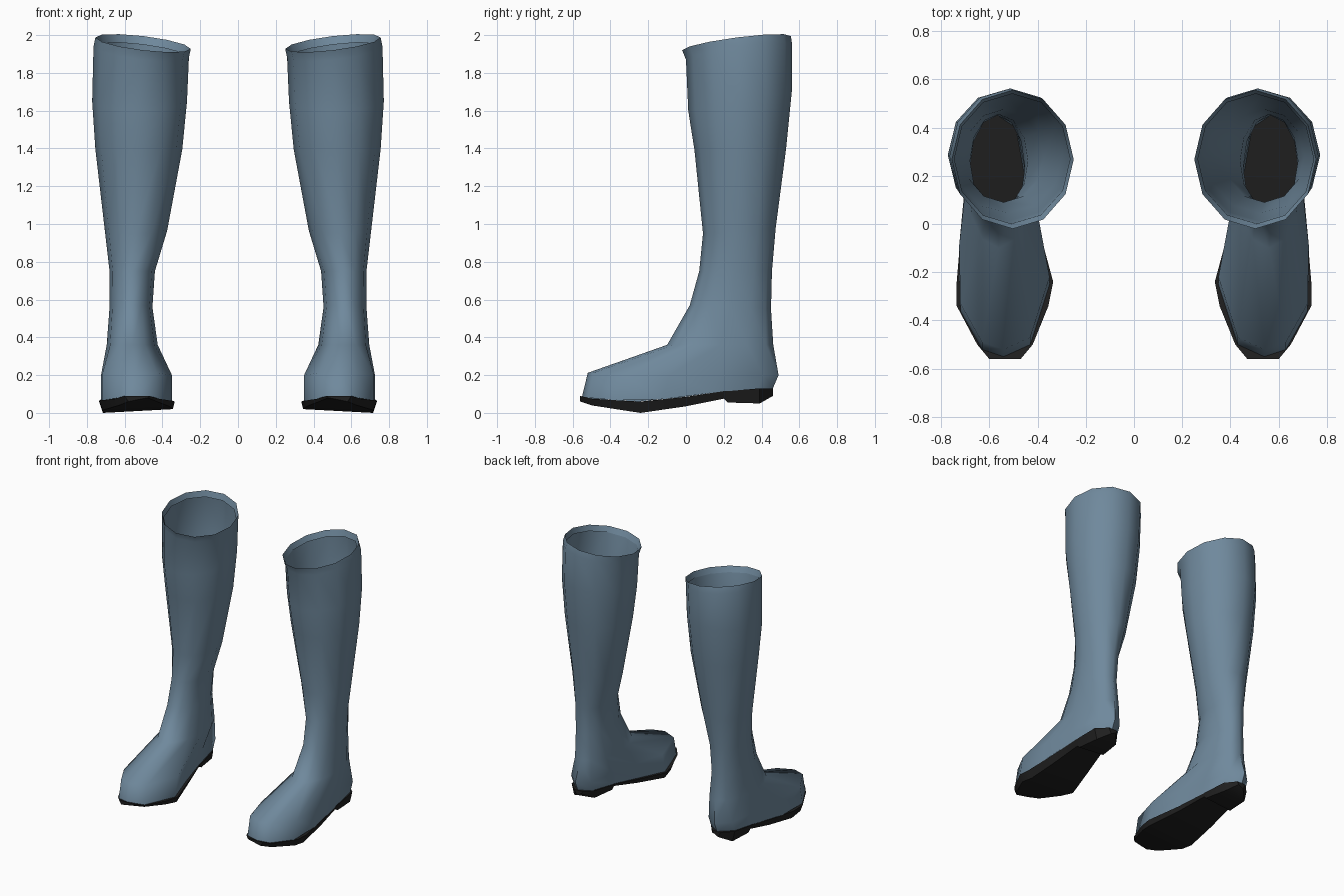
import bpy, bmesh, math

cube = bpy.data.objects.get("Cube")
if cube:
    bpy.data.objects.remove(cube, do_unlink=True)


def material(name, rgb):
    mat = bpy.data.materials.new(name)
    mat.use_nodes = True
    mat.diffuse_color = (*rgb, 1)
    mat.node_tree.nodes["Principled BSDF"].inputs["Base Color"].default_value = (*rgb, 1)
    return mat


BLUE = material("slate_blue_leather", (0.16, 0.25, 0.335))
BLACK = material("black_rubber", (0.014, 0.014, 0.014))
SIDES = 12

# Sole stations, toe to heel: y, inner x, outer x, top z, bottom z
SOLE = [
    (-.56, .47, .60, .09, .06), (-.50, .42, .65, .075, .04),
    (-.34, .355, .735, .065, .015), (-.24, .335, .735, .06, 0),
    (0, .40, .715, .085, .035), (.20, .45, .695, .115, .075),
    (.22, .45, .695, .115, .055), (.39, .48, .68, .13, .05),
    (.46, .54, .61, .13, .09),
]

# Foot outline, clockwise from the toe
FOOT = [(.54, -.55), (.63, -.52), (.72, -.36), (.725, -.12), (.70, .14), (.67, .38),
        (.58, .46), (.49, .40), (.45, .18), (.41, -.03), (.35, -.25), (.43, -.50)]

# Leg sections, top down: inner x, outer x, front y, back y, front z, back z
LEG = [
    (.265, .745, 0, .54, 1.88, 1.95), (.25, .755, -.02, .555, 1.92, 1.995),
    (.26, .765, 0, .562, 1.87, 1.95), (.27, .772, .012, .56, 1.60, 1.70),
    (.295, .755, .045, .53, 1.39, 1.40), (.375, .705, .09, .475, .95, .98),
    (.44, .68, .07, .455, .75, .75), (.453, .68, .02, .45, .57, .55),
    (.425, .695, -.10, .462, .36, .36),
]


def sole_top(y):
    for a, b in zip(SOLE, SOLE[1:]):
        if y <= b[0]:
            t = max(0, (y - a[0]) / (b[0] - a[0]))
            return a[3] + t * (b[3] - a[3])
    return SOLE[-1][3]


def leg_ring(x0, x1, y0, y1, z0, z1, tilt):
    ring = []
    for i in range(SIDES):
        a = 2 * math.pi * i / SIDES
        s, c = math.sin(a), math.cos(a)
        z = (z0 + z1) / 2 - c * (z1 - z0) / 2 + tilt * s
        ring.append(((x0 + x1) / 2 + s * (x1 - x0) / 2, (y0 + y1) / 2 - c * (y1 - y0) / 2, z))
    return ring


def loft(name, rings, side, mat, angle, capped=False):
    bm = bmesh.new()
    loops = [[bm.verts.new((side * x, y, z)) for x, y, z in ring] for ring in rings]
    for a, b in zip(loops, loops[1:]):
        n = len(a)
        for i in range(n):
            j = (i + 1) % n
            bm.faces.new((a[i], a[j], b[j], b[i]))
    if capped:
        bm.faces.new(loops[0])
        bm.faces.new(loops[-1])
    bmesh.ops.recalc_face_normals(bm, faces=bm.faces[:])
    mesh = bpy.data.meshes.new(name)
    bm.to_mesh(mesh)
    bm.free()
    mesh.materials.append(mat)
    obj = bpy.data.objects.new(name, mesh)
    bpy.context.collection.objects.link(obj)
    bpy.ops.object.select_all(action="DESELECT")
    obj.select_set(True)
    bpy.context.view_layer.objects.active = obj
    bpy.ops.object.shade_smooth_by_angle(angle=math.radians(angle))


for label, side in (("left", 1), ("right", -1)):
    # Leather upper: folded rim, leg, instep and foot
    rings = [leg_ring(*sec, .03 if k < 3 else 0) for k, sec in enumerate(LEG)]
    rings.append([(x, y + .03, .20 + (.012 if y < -.4 else 0)) for x, y in FOOT])
    rings.append([(x, y, sole_top(y)) for x, y in FOOT])
    loft(label + "_boot_upper", rings, side, BLUE, 60)

    # Rubber sole with raised arch and heel block
    sections = [[(x0, y, top), (x1, y, top), (x1 - .02, y, bot), (x0 + .01, y, bot + .02)]
                for y, x0, x1, top, bot in SOLE]
    loft(label + "_sole", sections, side, BLACK, 35, capped=True)
